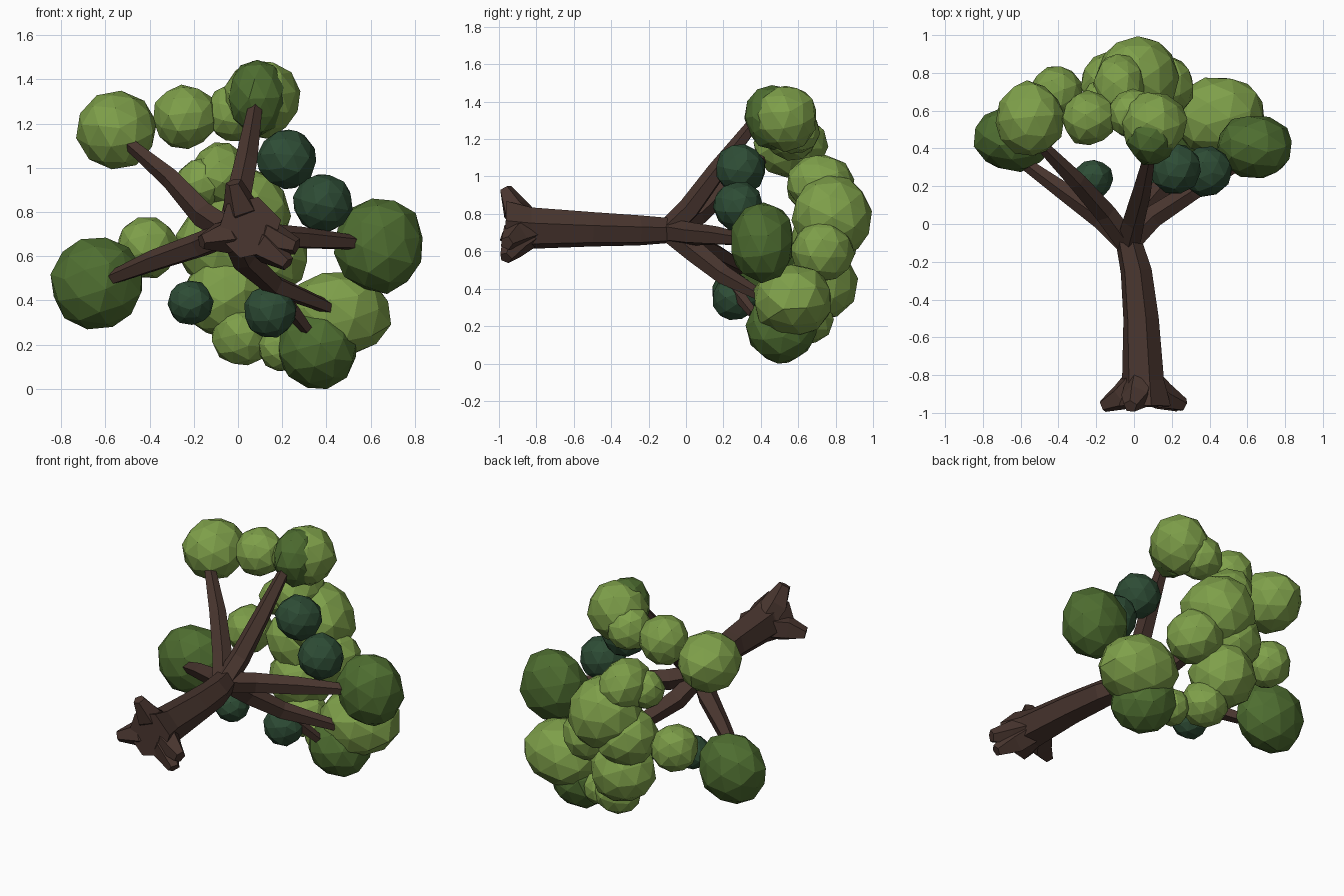
import bpy, bmesh, math, random
from mathutils import Vector, Euler

if "Cube" in bpy.data.objects:
    bpy.data.objects.remove(bpy.data.objects["Cube"], do_unlink=True)
random.seed(4)


def material(name, rgb):
    m = bpy.data.materials.new(name)
    m.use_nodes = True
    m.diffuse_color = (*rgb, 1)
    bsdf = m.node_tree.nodes["Principled BSDF"]
    bsdf.inputs["Base Color"].default_value = (*rgb, 1)
    bsdf.inputs["Roughness"].default_value = 0.9
    return m


bark = material("bark brown", (0.066, 0.036, 0.028))
light = material("light leaf green", (0.21, 0.35, 0.068))
mid = material("middle leaf green", (0.077, 0.155, 0.03))
dark = material("dark leaf green", (0.027, 0.073, 0.036))


def finish(bm, name, mat):
    bmesh.ops.recalc_face_normals(bm, faces=bm.faces)
    mesh = bpy.data.meshes.new(name)
    bm.to_mesh(mesh)
    bm.free()
    mesh.materials.append(mat)
    ob = bpy.data.objects.new(name, mesh)
    bpy.context.collection.objects.link(ob)
    return ob


def limb(name, path, radii, sides=5, wobble=0.08):
    """Faceted tapering tube along a path."""
    bm = bmesh.new()
    pts = [Vector(p) for p in path]
    rings = []
    for i, (p, r) in enumerate(zip(pts, radii)):
        d = (pts[min(i + 1, len(pts) - 1)] - pts[max(i - 1, 0)]).normalized()
        u = d.cross(Vector((0.3, 0, 1))).normalized()
        v = d.cross(u)
        ring = []
        for k in range(sides):
            a = math.tau * (k + 0.5) / sides
            s = r * (1 + random.uniform(-wobble, wobble))
            ring.append(bm.verts.new(p + (u * math.cos(a) + v * math.sin(a)) * s))
        rings.append(ring)
    for a, b in zip(rings, rings[1:]):
        for k in range(sides):
            j = (k + 1) % sides
            bm.faces.new((a[k], a[j], b[j], b[k]))
    bm.faces.new(rings[0])
    bm.faces.new(rings[-1])
    return finish(bm, name, bark)


def clump(name, mat, centre, radius):
    """Faceted leaf ball, slightly irregular."""
    bm = bmesh.new()
    bmesh.ops.create_icosphere(bm, subdivisions=2, radius=1.03)
    turn = Euler([random.uniform(0, 6) for _ in range(3)]).to_matrix()
    for v in bm.verts:
        p = turn @ v.co * random.uniform(0.96, 1.04)
        v.co = Vector(centre) + Vector(p[i] * radius[i] for i in range(3))
    return finish(bm, name, mat)


# Trunk with flared foot
limb("trunk",
     [(0.05, -0.965, 0.73), (0.05, -0.83, 0.725), (0.035, -0.5, 0.715),
      (0.01, -0.25, 0.71), (-0.03, -0.08, 0.71), (-0.03, 0.0, 0.71)],
     [0.15, 0.114, 0.096, 0.084, 0.07, 0.055], 6, 0.04)

# Roots
for side, tip in (("right", (-0.165, -0.965, 0.665)), ("upper", (-0.02, -0.965, 0.935)),
                  ("left", (0.265, -0.96, 0.645)), ("lower", (0.225, -0.965, 0.565))):
    t = Vector(tip)
    limb(side + "_root", [(0.04, -0.8, 0.72), t.lerp((0.04, -0.87, 0.72), 0.5), t],
         [0.075, 0.08, 0.036])

# Branches
fork = (-0.03, -0.1, 0.71)
branches = {
    "upper_right_branch": [fork, (-0.15, 0.06, 0.79), (-0.3, 0.23, 0.95), (-0.48, 0.41, 1.1)],
    "lower_right_branch": [fork, (-0.17, 0.03, 0.65), (-0.38, 0.18, 0.58), (-0.6, 0.34, 0.49)],
    "top_branch": [fork, (0.0, 0.02, 0.83), (0.04, 0.17, 1.03), (0.08, 0.36, 1.28)],
    "left_branch": [fork, (0.1, 0.03, 0.69), (0.3, 0.16, 0.68), (0.54, 0.31, 0.66)],
    "lower_left_branch": [fork, (0.03, 0.05, 0.59), (0.16, 0.21, 0.47), (0.41, 0.39, 0.37)],
}
for name, path in branches.items():
    limb(name, path, [0.062, 0.062, 0.052, 0.033])
limb("lower_left_twig", [(0.16, 0.21, 0.46), (0.24, 0.29, 0.36), (0.31, 0.36, 0.27)],
     [0.042, 0.038, 0.028])

# Light leaf clumps
for c, r in (((-0.24, 0.56, 1.23), 0.142),
             ((-0.01, 0.58, 1.25), 0.13), ((0.105, 0.53, 1.31), 0.172),
             ((-0.41, 0.7, 0.64), 0.138), ((0.2, 0.57, 0.185), 0.105),
             ((0.02, 0.65, 0.24), 0.135), ((-0.06, 0.72, 0.42), 0.19),
             ((-0.17, 0.65, 0.93), 0.11), ((0.02, 0.78, 0.79), 0.215),
             ((0.15, 0.73, 0.6), 0.165), ((-0.1, 0.74, 0.65), 0.18)):
    clump("light_leaves", light, c, (r, r, r))
for c, r in (((0.45, 0.57, 0.34), (0.24, 0.215, 0.195)), ((-0.08, 0.72, 0.96), (0.135, 0.18, 0.15)),
             ((-0.55, 0.555, 1.17), (0.175, 0.195, 0.172))):
    clump("wide_light_leaves", light, c, r)

# Middle green clumps
for c, r in (((0.64, 0.41, 0.65), (0.2, 0.17, 0.215)), ((-0.64, 0.45, 0.48), (0.205, 0.17, 0.205)),
             ((0.36, 0.51, 0.185), (0.18, 0.19, 0.18)), ((0.09, 0.465, 1.32), (0.13, 0.15, 0.17))):
    clump("middle_leaves", mid, c, r)

# Dark inner clumps
for c, r in (((0.22, 0.29, 1.04), 0.132), ((0.385, 0.28, 0.84), 0.132),
             ((-0.215, 0.24, 0.39), 0.1), ((0.145, 0.26, 0.35), 0.118)):
    clump("dark_leaves", dark, c, (r, r, r))
